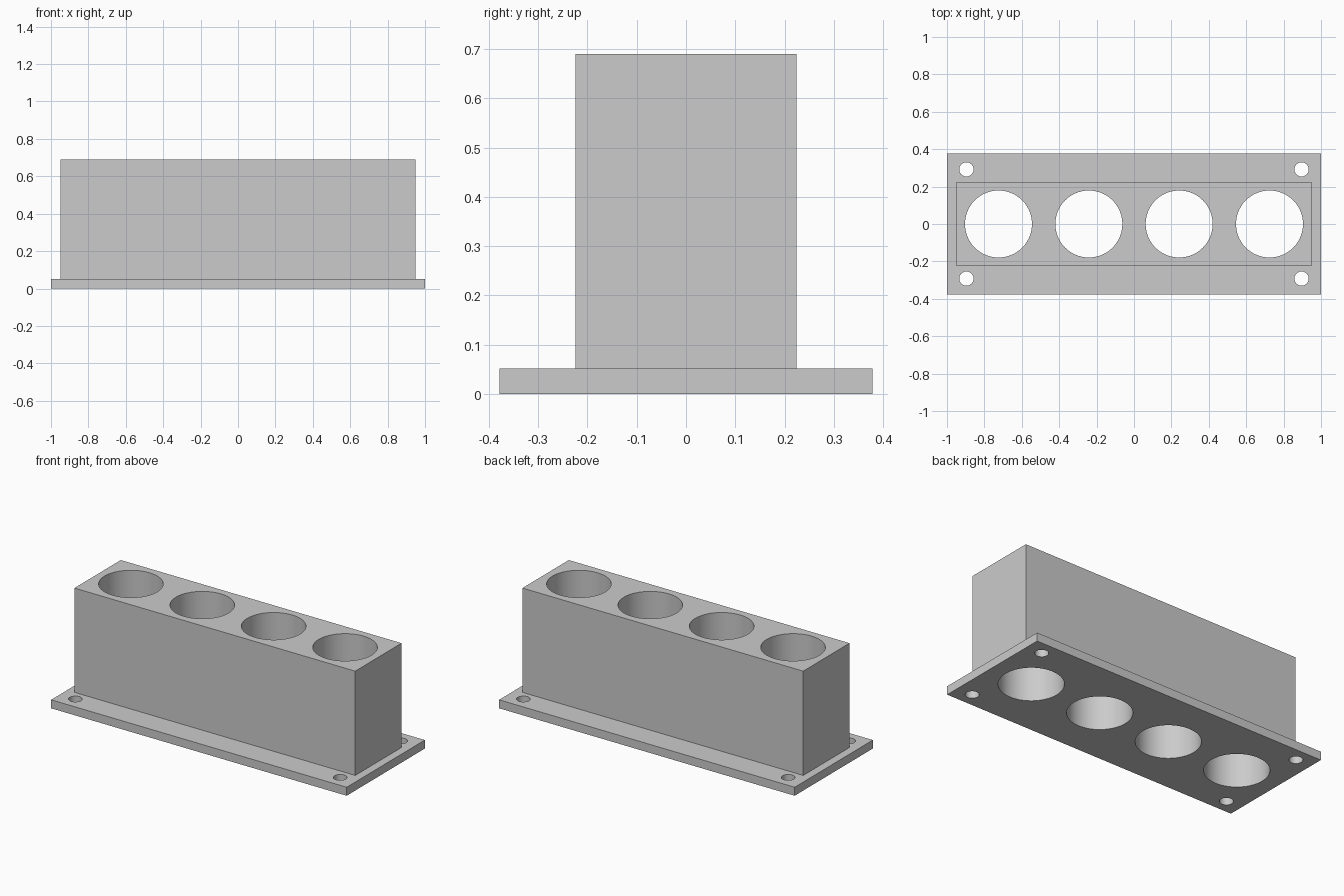
import bpy
import math

PLATE_H, TOTAL_H = 0.052, 0.69

if "Cube" in bpy.data.objects:
    bpy.data.objects.remove(bpy.data.objects["Cube"], do_unlink=True)

# Single light grey material
grey = bpy.data.materials.new("light grey")
grey.use_nodes = True
grey.diffuse_color = (0.6, 0.6, 0.6, 1)
bsdf = next(n for n in grey.node_tree.nodes if n.type == 'BSDF_PRINCIPLED')
bsdf.inputs["Base Color"].default_value = grey.diffuse_color


def box(name, width, depth, z0, z1):
    bpy.ops.mesh.primitive_cube_add(size=1, location=(0, 0, (z0 + z1) / 2))
    ob = bpy.context.object
    ob.name = name
    ob.scale = (width, depth, z1 - z0)
    bpy.ops.object.transform_apply(location=True, rotation=False, scale=True)
    ob.data.materials.append(grey)
    return ob


def combine(target, tool, operation):
    """Apply a boolean and discard the tool object."""
    mod = target.modifiers.new(operation.lower(), 'BOOLEAN')
    mod.operation = operation
    mod.solver = 'EXACT'
    mod.object = tool
    bpy.context.view_layer.objects.active = target
    bpy.ops.object.modifier_apply(modifier=mod.name)
    bpy.data.objects.remove(tool, do_unlink=True)


def drill(target, x, y, radius, sides):
    bpy.ops.mesh.primitive_cylinder_add(vertices=sides, radius=radius, depth=2,
                                        location=(x, y, TOTAL_H / 2))
    cutter = bpy.context.object
    cutter.name = "hole_cutter"
    cutter.hide_render = True
    cutter.data.materials.append(grey)
    combine(target, cutter, 'DIFFERENCE')


# Tall block on a flat mounting flange, merged into one solid
holder = box("tube_holder", 2, 0.756, 0, PLATE_H)
block = box("holder_block", 1.9, 0.448, PLATE_H / 2, TOTAL_H)
combine(holder, block, 'UNION')

# Row of four through bores
for i in range(4):
    drill(holder, (i - 1.5) * 0.483, 0, 0.179, 96)

# Screw holes in the flange corners
for sx in (-1, 1):
    for sy in (-1, 1):
        drill(holder, sx * 0.896, sy * 0.292, 0.038, 48)

# Smooth bores, sharp edges elsewhere
bpy.ops.object.select_all(action='DESELECT')
holder.select_set(True)
bpy.context.view_layer.objects.active = holder
bpy.ops.object.shade_smooth_by_angle(angle=math.radians(30))
